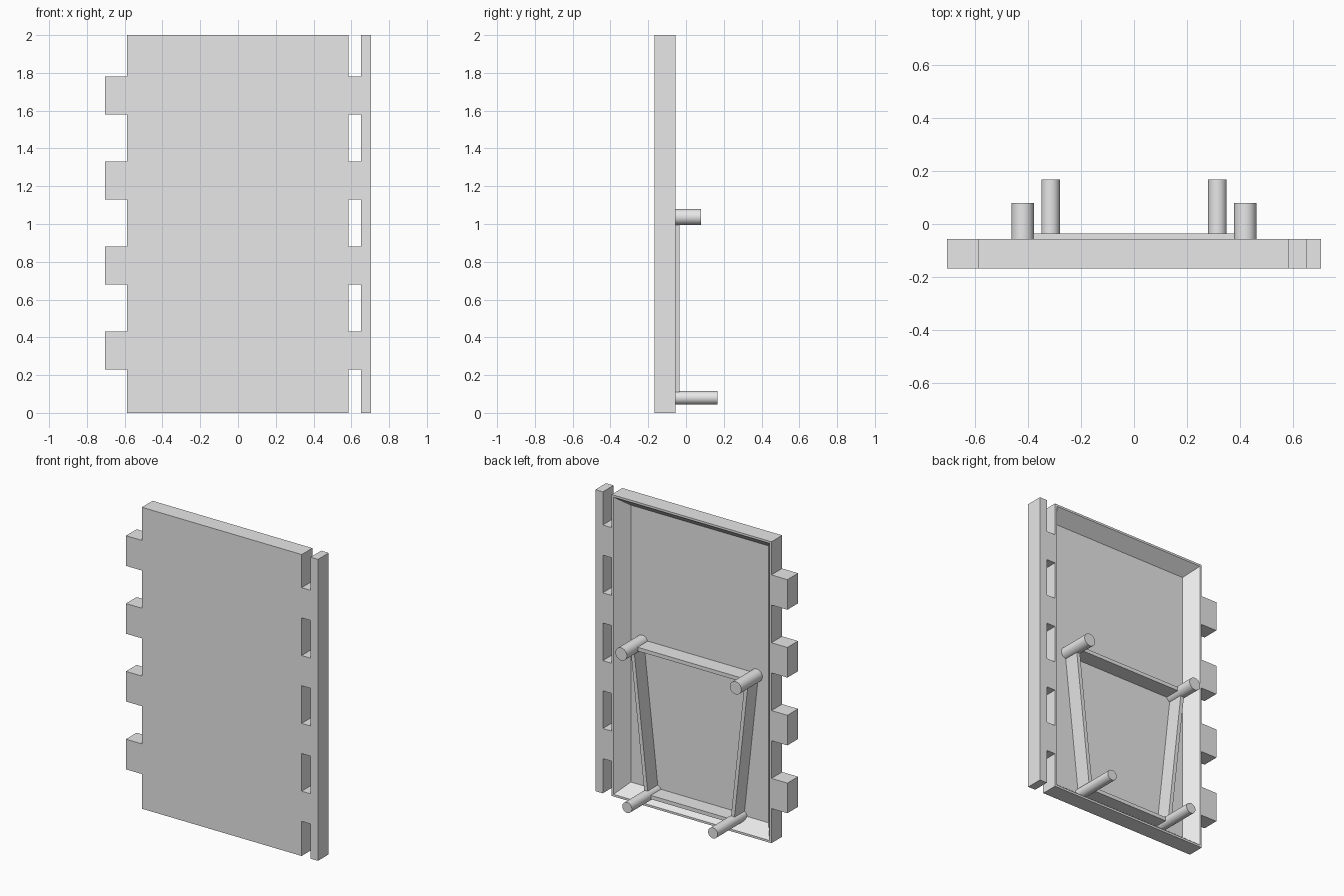
import bpy, bmesh
from mathutils import Vector

if "Cube" in bpy.data.objects:
    bpy.data.objects.remove(bpy.data.objects["Cube"])

grey = bpy.data.materials.new("plain grey")
grey.diffuse_color = (0.8, 0.8, 0.8, 1)
grey.use_nodes = True
grey.node_tree.nodes["Principled BSDF"].inputs["Base Color"].default_value = (0.8, 0.8, 0.8, 1)

FRONT, BACK, FLOOR = -0.168, -0.056, -0.141
LEFT, RIGHT = 0.585, -0.588


def finish(name, bm):
    mesh = bpy.data.meshes.new(name)
    bm.to_mesh(mesh)
    bm.free()
    mesh.materials.append(grey)
    obj = bpy.data.objects.new(name, mesh)
    bpy.context.collection.objects.link(obj)
    return obj


def box_mesh(lo, hi):
    bm = bmesh.new()
    bmesh.ops.create_cube(bm, size=1)
    lo, hi = Vector(lo), Vector(hi)
    for v in bm.verts:
        v.co = (lo + hi) / 2 + v.co * (hi - lo)
    return bm


# Panel hollowed from the back, with a thin rim and sloping inner walls
bm = box_mesh((RIGHT, FRONT, 0), (LEFT, BACK, 2))
back = [f for f in bm.faces if f.normal.y > 0.9]
bmesh.ops.inset_region(bm, faces=back, thickness=0.02)
bmesh.ops.inset_region(bm, faces=back, thickness=0.095)
for v in back[0].verts:
    v.co.y = FLOOR
finish("panel", bm)

# Hinge tabs on one edge, bridges to the grip bar on the other
for i in range(4):
    z = 0.23 + 0.45 * i
    finish(f"right_tab_{i + 1}", box_mesh((-0.705, FRONT, z), (RIGHT, BACK, z + 0.2)))
    finish(f"left_bridge_{i + 1}", box_mesh((LEFT, FRONT, z), (0.65, BACK, z + 0.2)))
finish("left_bar", box_mesh((0.65, FRONT, 0), (0.705, BACK, 2)))


# Round posts standing out of the recess
def post(name, x, z, radius, end):
    bpy.ops.mesh.primitive_cylinder_add(
        vertices=32, radius=radius, depth=end - FLOOR,
        location=(x, (end + FLOOR) / 2, z), rotation=(1.5708, 0, 0))
    obj = bpy.context.object
    obj.name = name
    obj.data.materials.append(grey)
    bpy.ops.object.shade_smooth_by_angle()


# Thin ribs joining the posts
def rib(name, a, b, width=0.025):
    a, b = Vector((a[0], 0, a[1])), Vector((b[0], 0, b[1]))
    along = b - a
    bm = box_mesh((-along.length / 2, FLOOR, -width / 2), (along.length / 2, -0.035, width / 2))
    obj = finish(name, bm)
    obj.location = (a + b) / 2
    obj.rotation_euler = Vector((1, 0, 0)).rotation_difference(along).to_euler()


TOP, LOW = (0.42, 1.037), (0.315, 0.08)
for side, s in (("left", 1), ("right", -1)):
    post(side + "_upper_post", s * TOP[0], TOP[1], 0.042, 0.08)
    post(side + "_lower_post", s * LOW[0], LOW[1], 0.035, 0.168)
    rib(side + "_rib", (s * LOW[0], LOW[1]), (s * TOP[0], TOP[1]))
rib("upper_rib", (-TOP[0], TOP[1]), TOP)
rib("lower_rib", (-LOW[0], LOW[1]), LOW)
